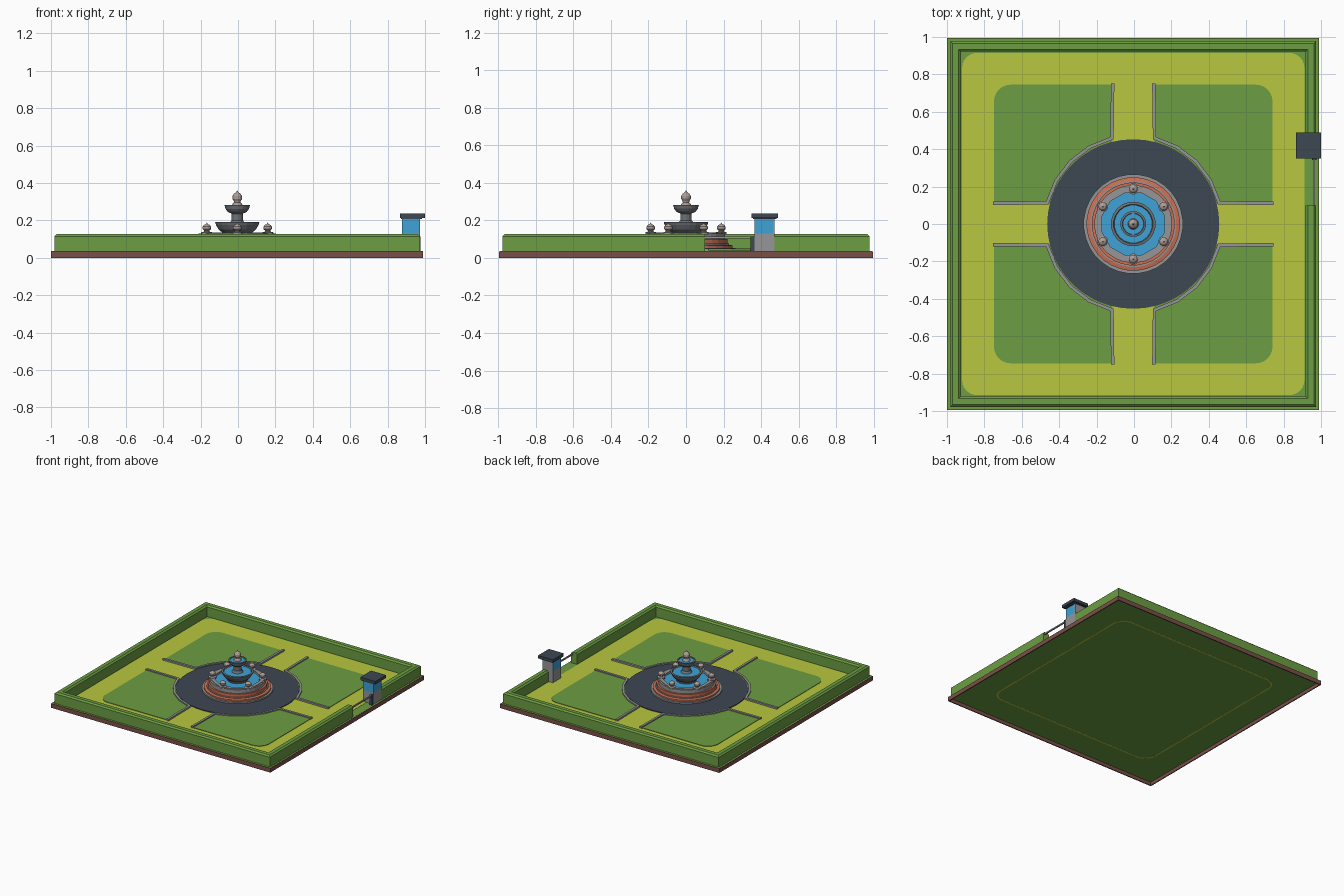
import bpy, bmesh, math
from mathutils import Vector

if "Cube" in bpy.data.objects:
    bpy.data.objects.remove(bpy.data.objects["Cube"])

CX = -0.004  # garden centre


def mat(name, r, g, b):
    m = bpy.data.materials.new(name)
    lin = [((c / 255 + 0.055) / 1.055) ** 2.4 for c in (r, g, b)]
    m.diffuse_color = (*lin, 1)
    m.use_nodes = True
    m.node_tree.nodes["Principled BSDF"].inputs["Base Color"].default_value = m.diffuse_color
    return m


GRASS = mat("grass_green", 108, 157, 67)
PATH = mat("path_yellow", 184, 199, 62)
SLATE = mat("slate", 61, 71, 82)
GREY = mat("stone_grey", 150, 150, 152)
DARK = mat("dark_stone", 112, 114, 118)
PALE = mat("pale_stone", 176, 158, 152)
CLAY = mat("terracotta", 205, 112, 84)
WATER = mat("water_blue", 62, 162, 214)
BROWN = mat("soil_brown", 122, 80, 72)


def finish(name, bm, mats):
    bmesh.ops.recalc_face_normals(bm, faces=bm.faces[:])
    me = bpy.data.meshes.new(name)
    bm.to_mesh(me)
    bm.free()
    for m in mats:
        me.materials.append(m)
    ob = bpy.data.objects.new(name, me)
    bpy.context.collection.objects.link(ob)
    return ob


def plate(name, pts, z0, z1, m):
    """Extruded flat outline."""
    bm = bmesh.new()
    f = bm.faces.new([bm.verts.new((x, y, z0)) for x, y in pts])
    r = bmesh.ops.extrude_face_region(bm, geom=[f])
    for v in r["geom"]:
        if isinstance(v, bmesh.types.BMVert):
            v.co.z = z1
    return finish(name, bm, [m])


def box(name, x0, x1, y0, y1, z0, z1, m):
    return plate(name, [(x0, y0), (x1, y0), (x1, y1), (x0, y1)], z0, z1, m)


def round_square(h, r, n=6):
    pts = []
    for k, (sx, sy) in enumerate([(1, 1), (-1, 1), (-1, -1), (1, -1)]):
        for i in range(n + 1):
            a = math.pi / 2 * (k + i / n)
            pts.append((CX + sx * (h - r) + r * math.cos(a), sy * (h - r) + r * math.sin(a)))
    return pts


def sweep(name, path, section, m, closed=False):
    """Sweep a section of (side offset, z) along a flat mitred path."""
    bm = bmesh.new()
    P = [Vector(p) for p in path]
    n, rings = len(P), []
    for i, p in enumerate(P):
        dirs = []
        if i > 0 or closed:
            dirs.append((p - P[i - 1]).normalized())
        if i < n - 1 or closed:
            dirs.append((P[(i + 1) % n] - p).normalized())
        norms = [Vector((-d.y, d.x)) for d in dirs]
        s = sum(norms, Vector((0, 0))).normalized()
        s = s / s.dot(norms[0])
        rings.append([bm.verts.new((p.x + s.x * o, p.y + s.y * o, z)) for o, z in section])
    k = len(section)
    for i in range(n if closed else n - 1):
        a, b = rings[i], rings[(i + 1) % n]
        for j in range(k):
            bm.faces.new((a[j], a[(j + 1) % k], b[(j + 1) % k], b[j]))
    if not closed:
        bm.faces.new(rings[0])
        bm.faces.new(rings[-1])
    return finish(name, bm, [m])


def lathe(name, prof, n, mats, idx=None, x=CX, y=0.0):
    """Turned profile of (radius, z); idx gives the material per profile segment."""
    bm = bmesh.new()
    rings = []
    for r, z in prof:
        if r == 0:
            rings.append([bm.verts.new((x, y, z))] * n)
        else:
            rings.append([bm.verts.new((x + r * math.cos(2 * math.pi * (i + .5) / n),
                                        y + r * math.sin(2 * math.pi * (i + .5) / n), z)) for i in range(n)])
    for j in range(len(prof) - 1):
        for i in range(n):
            q = [rings[j][i], rings[j][(i + 1) % n], rings[j + 1][(i + 1) % n], rings[j + 1][i]]
            f = bm.faces.new(list(dict.fromkeys(q)))
            f.material_index = idx[j] if idx else 0
    return finish(name, bm, mats)


# Ground, open underneath with a brown skirt
L, R, Y = -1.0, 0.99, 0.995
sweep("skirt", [(L, -Y), (R, -Y), (R, Y), (L, Y)],
      [(0, 0), (0, .035), (.008, .035), (.008, 0)], BROWN, True)
box("ground", L + .004, R - .004, -Y + .004, Y - .004, .028, .0355, GRASS)
sweep("path_underside_line", round_square(.76, .1),
      [(-.007, .0275), (-.007, .029), (.007, .029), (.007, .0275)], PATH, True)

# Path sheet, lawns and round plaza
plate("path", round_square(.915, .08), .034, .037, PATH)
for sx in (1, -1):
    for sy in (1, -1):
        q = [(.11, .11), (.745, .11)]
        q += [(.655 + .09 * math.cos(i * math.pi / 12), .655 + .09 * math.sin(i * math.pi / 12)) for i in range(7)]
        q += [(.11, .745)]
        plate("lawn", [(CX + sx * a, sy * b) for a, b in q], .036, .041, GRASS)
        # Stone kerb round each lawn's inner edge
        a0 = math.asin(.112 / .465)
        arc = [a0 + (math.pi / 2 - 2 * a0) * i / 4 for i in range(5)]
        k = [(.75, .11)] + [(.473 * math.cos(a), .473 * math.sin(a)) for a in arc] + [(.11, .75)]
        sweep("kerb", [(CX + sx * a, sy * b) for a, b in k],
              [(-.009, .036), (-.009, .05), (.009, .05), (.009, .036)], GREY)
plate("plaza", [(CX + .46 * math.cos(i * math.pi / 24), .453 * math.sin(i * math.pi / 24))
                for i in range(48)], .036, .043, SLATE)

# Hedge with a gap for the gate
H = .95
sweep("hedge", [(CX + H, .1), (CX + H, -H), (CX - H, -H), (CX - H, H), (CX + H, H), (CX + H, .47)],
      [(-.028, .035), (-.028, .115), (-.016, .126), (.016, .126), (.028, .115), (.028, .035)], GRASS)

# Gate booth and barrier
box("booth_base", .878, .972, .365, .472, .035, .13, GREY)
box("booth_window", .878, .972, .365, .464, .13, .208, WATER)
box("booth_back_wall", .878, .972, .464, .472, .13, .208, GREY)
box("booth_roof", .865, 1.0, .35, .49, .212, .236, SLATE)
box("booth_eave", .872, .985, .357, .482, .206, .212, SLATE)
box("barrier_post", .953, .975, .343, .365, .035, .115, SLATE)
box("barrier_arm", .957, .967, .1, .35, .102, .113, GREY)

# Fountain basin
lathe("basin", [(0, .04), (.266, .04), (.266, .054), (.25, .054), (.25, .066), (.23, .07), (.23, .076),
                (.222, .076), (.222, .1), (.208, .1), (.208, .13), (.172, .13), (.172, .112)],
      32, [GREY, CLAY], [0, 0, 0, 1, 1, 0, 0, 1, 1, 0, 0, 0])
lathe("basin_inner_rim", [(.2, .128), (.2, .134), (.172, .134), (.172, .11)], 12, [GREY])
lathe("basin_water", [(.18, .118), (0, .118)], 24, [WATER])

# Tiered bowls
lathe("lower_bowl", [(.075, .115), (.08, .134), (.1, .15), (.115, .175), (.12, .19), (.106, .192), (.1, .18)],
      20, [DARK])
lathe("lower_water", [(.106, .184), (0, .184)], 20, [WATER])
lathe("stem", [(.045, .18), (.035, .195), (.031, .2), (.031, .235), (.038, .242)], 16, [DARK])
lathe("upper_bowl", [(.036, .238), (.052, .246), (.064, .262), (.069, .281), (.058, .283), (.054, .275)],
      20, [DARK])
lathe("upper_water", [(.058, .278), (0, .278)], 20, [WATER])
lathe("finial", [(.03, .276), (.026, .288), (.017, .296), (.019, .304), (.026, .315), (.026, .33),
                 (.018, .342), (.008, .349), (0, .36)], 16, [PALE])

# Six small finials on the rim
for i in range(6):
    a = math.radians(30 + 60 * i)
    lathe("rim_finial", [(.03, .124), (.03, .136), (.015, .14), (.015, .146), (.024, .154), (.024, .166),
                         (.015, .176), (.006, .18), (0, .188)], 12, [PALE, GREY],
          [1, 1, 0, 0, 0, 0, 0, 0], CX + .188 * math.cos(a), .188 * math.sin(a))
